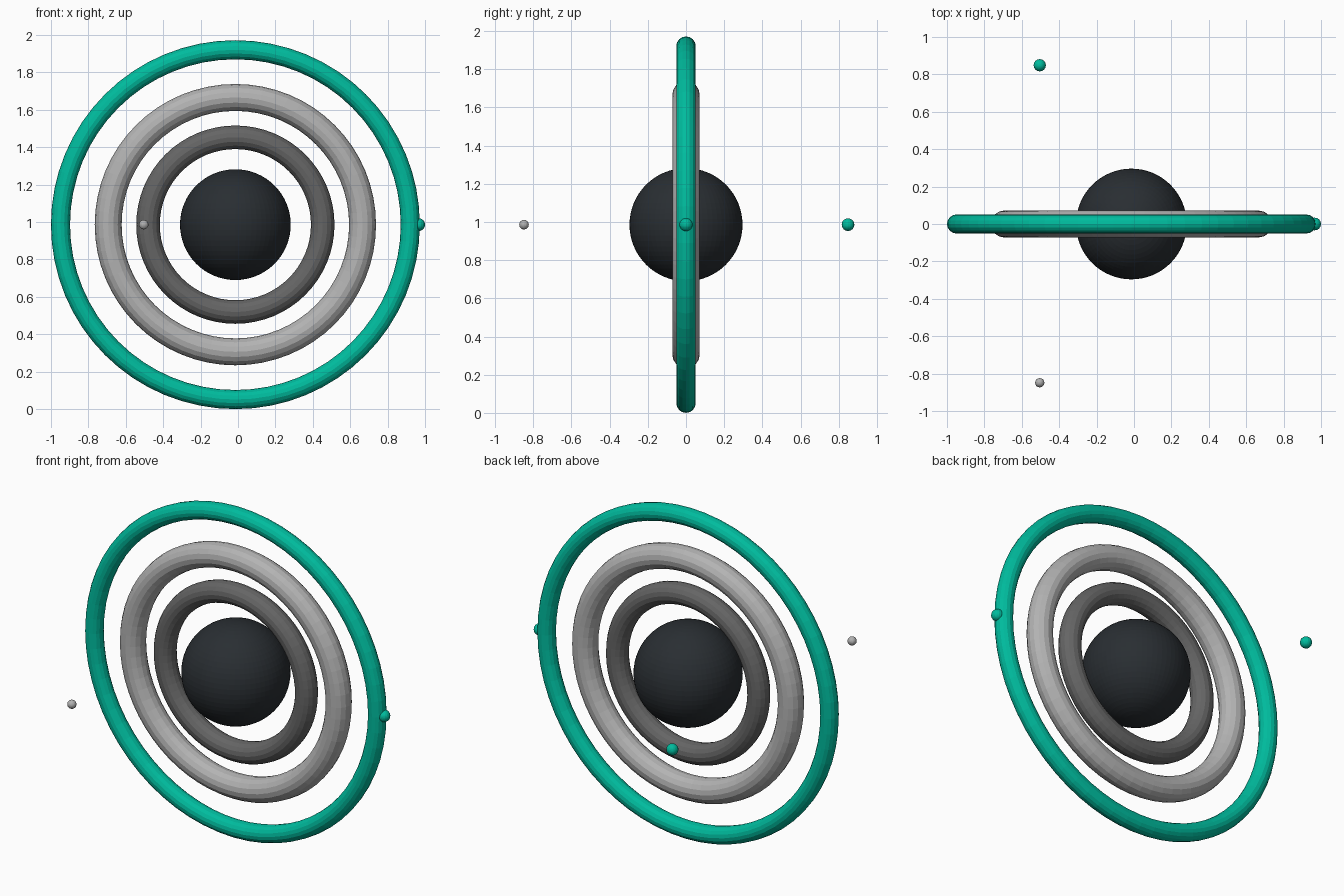
import bpy
from math import cos, sin, radians

if "Cube" in bpy.data.objects:
    bpy.data.objects.remove(bpy.data.objects["Cube"])

CX, CZ = -0.014, 0.986   # shared centre of the rings and core


def material(name, rgb):
    m = bpy.data.materials.new(name)
    m.diffuse_color = (*rgb, 1)
    m.use_nodes = True
    m.node_tree.nodes["Principled BSDF"].inputs["Base Color"].default_value = m.diffuse_color
    return m


green = material("green", (0.0, 0.50, 0.34))
dark = material("charcoal", (0.022, 0.027, 0.032))
mid_grey = material("mid_grey", (0.13, 0.13, 0.13))
light_grey = material("light_grey", (0.45, 0.45, 0.45))


def finish(name, mat):
    ob = bpy.context.object
    ob.name = name
    ob.data.materials.append(mat)


def ring(name, major, minor, mat):
    bpy.ops.mesh.primitive_torus_add(
        major_radius=major, minor_radius=minor, major_segments=64,
        minor_segments=16, location=(CX, 0, CZ), rotation=(radians(90), 0, 0))
    finish(name, mat)


def ball(name, radius, loc, segs, rings, mat):
    bpy.ops.mesh.primitive_uv_sphere_add(
        segments=segs, ring_count=rings, radius=radius, location=loc)
    finish(name, mat)


# Central core
ball("core", 0.296, (CX, 0, CZ), 64, 32, dark)

# Concentric upright rings
ring("inner_ring", 0.467, 0.063, mid_grey)
ring("middle_ring", 0.680, 0.072, light_grey)
ring("outer_ring", 0.935, 0.051, green)

# Small satellites spaced evenly on a horizontal orbit
for name, angle, r, mat in (("right_satellite", 0, 0.034, green),
                            ("back_satellite", 120, 0.033, green),
                            ("front_satellite", 240, 0.025, light_grey)):
    a = radians(angle)
    ball(name, r, (CX + 0.98 * cos(a), 0.98 * sin(a), CZ), 16, 16, mat)
